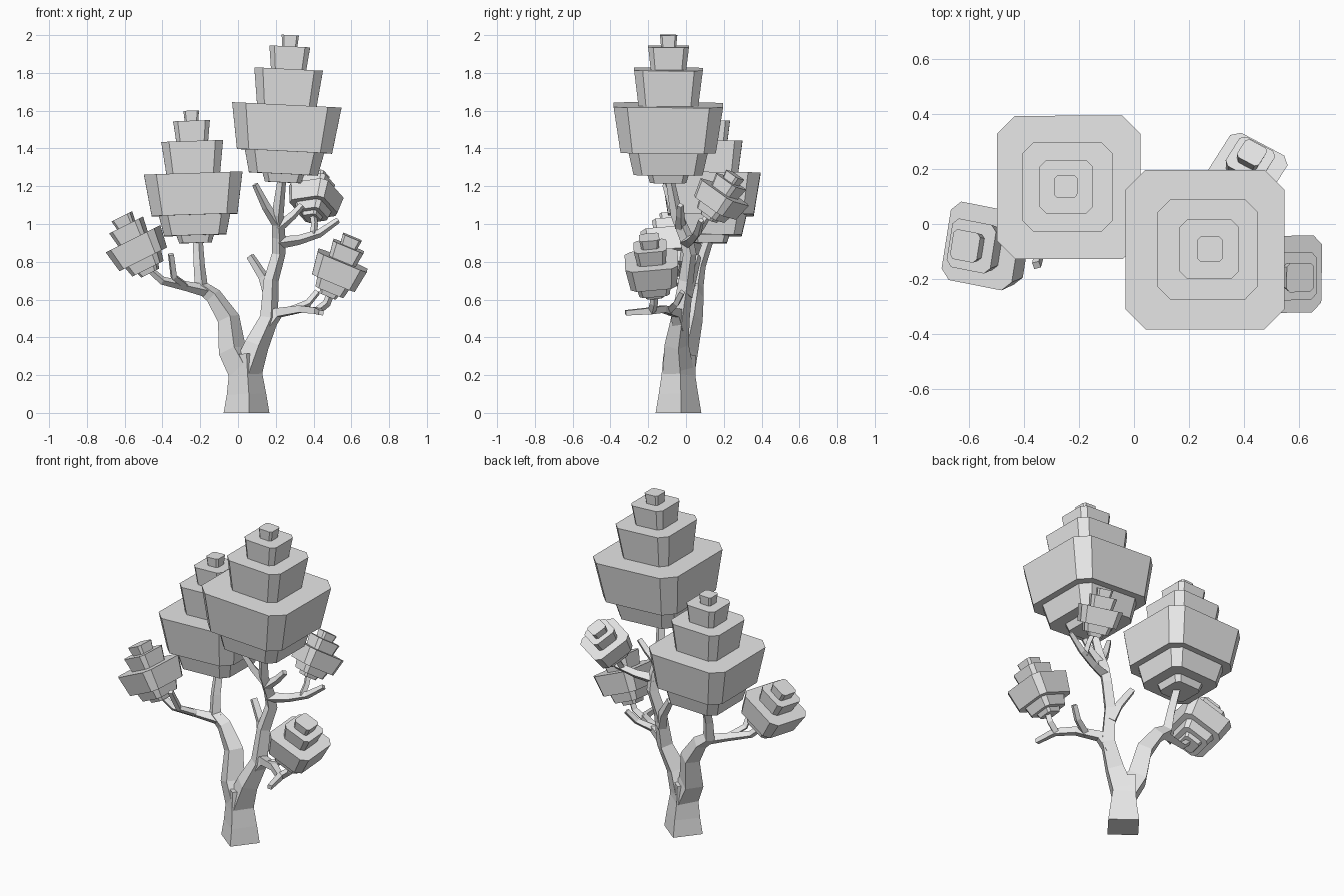
import bpy, bmesh, math
from mathutils import Vector, Matrix

if "Cube" in bpy.data.objects:
    bpy.data.objects.remove(bpy.data.objects["Cube"])

# One pale grey for the whole tree
grey = bpy.data.materials.new("pale_grey")
grey.use_nodes = True
grey.diffuse_color = (0.8, 0.8, 0.8, 1)
grey.node_tree.nodes["Principled BSDF"].inputs["Base Color"].default_value = (0.8, 0.8, 0.8, 1)


def finish(name, bm):
    bmesh.ops.recalc_face_normals(bm, faces=bm.faces)
    mesh = bpy.data.meshes.new(name)
    bm.to_mesh(mesh)
    bm.free()
    mesh.materials.append(grey)
    obj = bpy.data.objects.new(name, mesh)
    bpy.context.collection.objects.link(obj)
    return obj


def loft(bm, rings):
    """Skin a list of point rings and cap both ends."""
    loops = [[bm.verts.new(p) for p in ring] for ring in rings]
    n = len(loops[0])
    for a, b in zip(loops, loops[1:]):
        for i in range(n):
            j = (i + 1) % n
            bm.faces.new((a[i], a[j], b[j], b[i]))
    bm.faces.new(loops[0])
    bm.faces.new(loops[-1])


def branch(name, *path):
    """Four-sided tapering limb through (x, y, z, radius) points."""
    pts = [Vector(p[:3]) for p in path]
    rings, u = [], None
    for i, p in enumerate(pts):
        before = (p - pts[i - 1]).normalized() if i else Vector()
        after = (pts[i + 1] - p).normalized() if i + 1 < len(pts) else Vector()
        t = (before + after).normalized()
        if u is None:
            u = Vector((1, 0.12, 0)) if abs(t.z) > 0.6 else Vector((0, 0, 1))
        u = (u - t * u.dot(t)).normalized()
        v, r = t.cross(u), path[i][3]
        rings.append([p + u * r, p + v * r, p - u * r, p - v * r])
    bm = bmesh.new()
    loft(bm, rings)
    return finish(name, bm)


def octagon(r, z):
    """Square of half width r with cut corners."""
    c = r * 0.75
    return [Vector((x, y, z)) for x, y in
            ((r, -c), (r, c), (c, r), (-c, r), (-r, c), (-r, -c), (-c, -r), (c, -r))]


def foliage(name, base, top, tiers, width=1, yaw=0):
    """Stack of flared blocks, scaled to run from base to top."""
    base, axis = Vector(base), Vector(top) - Vector(base)
    height = sum(h for h, r in tiers)
    turn = Vector((0, 0, 1)).rotation_difference(axis).to_matrix().to_4x4()
    place = (Matrix.Translation(base) @ turn @ Matrix.Rotation(math.radians(yaw), 4, 'Z')
             @ Matrix.Diagonal((width, width, axis.length / height, 1)))
    bm = bmesh.new()
    z = 0
    for h, r in tiers:
        loft(bm, [octagon(r * 0.87, z), octagon(r, z + h)])
        z += h
    bm.transform(place)
    return finish(name, bm)


# Trunk and its two main limbs
branch("trunk", (.045, -.04, 0, .122), (.045, -.04, .1, .105), (.04, -.04, .2, .09), (.035, -.035, .31, .085))
branch("left_limb", (.04, -.04, .2, .085), (-.03, -.01, .33, .075), (-.05, .03, .5, .06),
       (-.13, .05, .62, .045), (-.195, .055, .67, .038), (-.205, .075, .78, .03), (-.215, .13, .95, .026))
branch("right_limb", (.04, -.04, .2, .085), (.1, -.05, .36, .065), (.165, -.03, .5, .05), (.175, 0, .7, .04),
       (.215, .02, .84, .036), (.215, 0, .93, .036), (.21, -.05, 1.05, .032), (.235, -.09, 1.26, .022))

# Side branches and twigs
branch("left_branch", (-.16, .05, .645, .035), (-.27, 0, .67, .026), (-.4, -.06, .7, .022), (-.48, -.08, .77, .018))
branch("left_twig", (-.28, -.01, .675, .02), (-.34, -.09, .72, .02), (-.355, -.15, .84, .018))
branch("lower_branch", (.15, -.03, .46, .045), (.21, -.05, .53, .034), (.33, -.12, .55, .026),
       (.42, -.19, .54, .024), (.44, -.32, .53, .018))
branch("lower_stalk", (.42, -.18, .54, .022), (.47, -.17, .58, .022), (.5, -.17, .66, .02))
branch("lower_twig", (.28, -.09, .54, .024), (.37, -.05, .58, .02), (.42, -.02, .64, .018))
branch("middle_twig", (.17, 0, .62, .035), (.135, .03, .72, .028), (.065, .06, .83, .022))
branch("upper_branch", (.21, 0, .9, .034), (.32, .03, .915, .026), (.43, .06, .95, .022), (.53, .08, 1.02, .016))
branch("upper_stalk", (.4, .05, .94, .02), (.405, .09, 1, .018), (.395, .13, 1.07, .018))
branch("fork_twig_left", (.21, -.03, 1.0, .03), (.15, -.07, 1.09, .024), (.09, -.11, 1.21, .016))
branch("fork_twig_right", (.21, -.03, .98, .03), (.29, -.03, 1.045, .022), (.34, -.03, 1.1, .018))

# Foliage stacks as (height, half width) from the bottom up
LARGE = ((.045, .11), (.12, .21), (.245, .29), (.19, .182), (.12, .108), (.06, .046))
SMALL = ((.025, .055), (.055, .095), (.12, .145), (.08, .09), (.05, .055))
foliage("large_foliage_left_side", (.238, -.095, 1.22), (.277, -.092, 2.0), LARGE)
foliage("large_foliage_right_side", (-.225, .13, .9), (-.248, .136, 1.6), LARGE, .9)
foliage("small_foliage_left_side", (.475, -.165, .62), (.605, -.195, .93), SMALL, .97)
foliage("small_foliage_right_side", (-.465, -.08, .74), (-.615, -.08, 1.04), SMALL, 1, -10)
foliage("small_foliage_back", (.39, .12, 1.03), (.43, .26, 1.26), SMALL, .82, -30)
